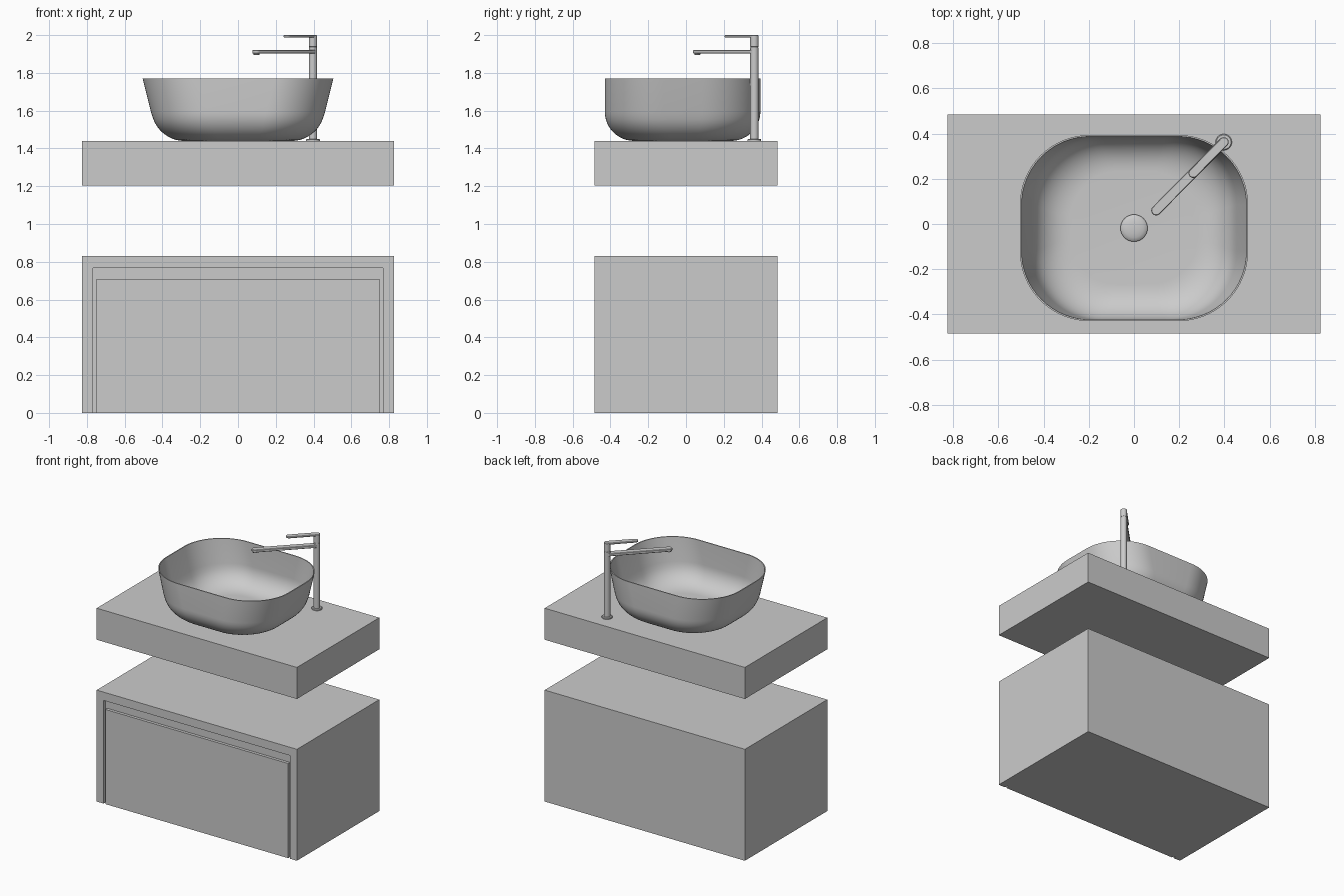
import bpy, bmesh
from math import cos, sin, pi, radians, atan2, hypot
from mathutils import Matrix, Vector

if "Cube" in bpy.data.objects:
    bpy.data.objects.remove(bpy.data.objects["Cube"])


def finish(bm, name, smooth=False):
    bmesh.ops.recalc_face_normals(bm, faces=bm.faces)
    mesh = bpy.data.meshes.new(name)
    bm.to_mesh(mesh)
    bm.free()
    ob = bpy.data.objects.new(name, mesh)
    bpy.context.collection.objects.link(ob)
    bpy.ops.object.select_all(action='DESELECT')
    ob.select_set(True)
    bpy.context.view_layer.objects.active = ob
    if smooth:
        bpy.ops.object.shade_smooth_by_angle(angle=radians(35))
    return ob


def box(name, lo, hi):
    lo, hi = Vector(lo), Vector(hi)
    bm = bmesh.new()
    bmesh.ops.create_cube(bm, size=1, matrix=Matrix.Translation((lo + hi) / 2)
                          @ Matrix.Diagonal((*(hi - lo), 1)))
    return finish(bm, name)


def loft(name, rings, smooth=True):
    """Skin a stack of equal-length point rings and cap both ends."""
    bm = bmesh.new()
    loops = [[bm.verts.new(p) for p in ring] for ring in rings]
    n = len(loops[0])
    for a, b in zip(loops, loops[1:]):
        for i in range(n):
            j = (i + 1) % n
            bm.faces.new((a[i], a[j], b[j], b[i]))
    bm.faces.new(loops[0])
    bm.faces.new(loops[-1])
    return finish(bm, name, smooth)


def rounded_rect(a, b, r, z, cy, seg=16):
    pts = []
    for k, (sx, sy) in enumerate(((1, 1), (-1, 1), (-1, -1), (1, -1))):
        for i in range(seg + 1):
            t = pi / 2 * (k + i / seg)
            pts.append((sx * (a - r) + r * cos(t), cy + sy * (b - r) + r * sin(t), z))
    return pts


def lathe(name, center, profile, seg=32):
    cx, cy = center
    return loft(name, [[(cx + r * cos(2 * pi * i / seg), cy + r * sin(2 * pi * i / seg), z)
                        for i in range(seg)] for r, z in profile])


def capsule_bar(name, start, end, r, z0, z1, seg=12):
    """Flat bar with round ends, running between two plan points."""
    dx, dy = end[0] - start[0], end[1] - start[1]
    ang = atan2(dy, dx)
    e = 0.003

    def ring(rad, z):
        pts = []
        for (px, py), base in ((end, ang - pi / 2), (start, ang + pi / 2)):
            for i in range(seg + 1):
                t = base + pi * i / seg
                pts.append((px + rad * cos(t), py + rad * sin(t), z))
        return pts
    return loft(name, [ring(r - e, z0), ring(r, z0 + e), ring(r, z1 - e), ring(r - e, z1)])


# Cabinet carcass with a shallow front recess open at the bottom
cabinet = box("cabinet", (-0.825, -0.485, 0), (0.825, 0.485, 0.83))
cutter = box("recess_cutter", (-0.768, -0.6, -0.1), (0.768, -0.463, 0.768))
cutter.hide_render = True
mod = cabinet.modifiers.new("recess", 'BOOLEAN')
mod.operation, mod.object, mod.solver = 'DIFFERENCE', cutter, 'EXACT'
bpy.context.view_layer.objects.active = cabinet
bpy.ops.object.modifier_apply(modifier=mod.name)
bpy.data.objects.remove(cutter)

# Drawer front, flush with the frame, finger gap above
box("drawer_front", (-0.753, -0.485, 0), (0.753, -0.463, 0.705))

# Counter slab
box("counter", (-0.825, -0.485, 1.205), (0.825, 0.485, 1.44))

# Basin: outer skin from the base up, thin rim, inner skin back down
BY = -0.018
A, B, R, W = 0.505, 0.412, 0.31, 0.007
wall = []
N = 12
rb = 0.155
for i in range(N + 1):
    t = pi / 2 * i / N
    inset = rb * (1 - sin(t))
    z = 1.44 + rb * (1 - cos(t))
    wall.append((inset, z))
wall.append((0, 1.77))


def basin_ring(inset, z, thick=0.0):
    taper = 0.05 * (1.77 - z) / 0.2 if z > 1.57 else 0.05 + 0.1 * (1.57 - z)
    a, b = A - taper - inset - thick, B - inset - thick
    return rounded_rect(a, b, R - 0.6 * inset - thick, z, BY)


rings = [basin_ring(d, z) for d, z in wall]
inner = [(d, 1.77 if z > 1.765 else z + W * min(1, d / rb + 0.2)) for d, z in wall]
rings += [basin_ring(d, z, W) for d, z in reversed(inner)]
loft("basin", rings)

# Domed drain plug
lathe("drain_plug", (0, BY), [(0.056, 1.445), (0.06, 1.45), (0.06, 1.456), (0.055, 1.461),
                              (0.042, 1.466), (0.024, 1.469), (0.006, 1.47)])

# Tap: flange, post, lever head, spout, aerator
TAP = (0.397, 0.362)
lathe("tap_flange", TAP, [(0.036, 1.44), (0.036, 1.447), (0.032, 1.451), (0.02, 1.451)])
lathe("tap_post", TAP, [(0.022, 1.44), (0.022, 1.934), (0.02, 1.935), (0.02, 1.938),
                        (0.022, 1.939), (0.022, 1.997), (0.019, 2.0)])
TIP = (0.098, 0.06)
capsule_bar("tap_spout", TAP, TIP, 0.022, 1.902, 1.922)
lathe("tap_aerator", TIP, [(0.014, 1.895), (0.016, 1.897), (0.016, 1.905)])
capsule_bar("tap_lever", TAP, (0.262, 0.225), 0.021, 1.988, 2.0)
